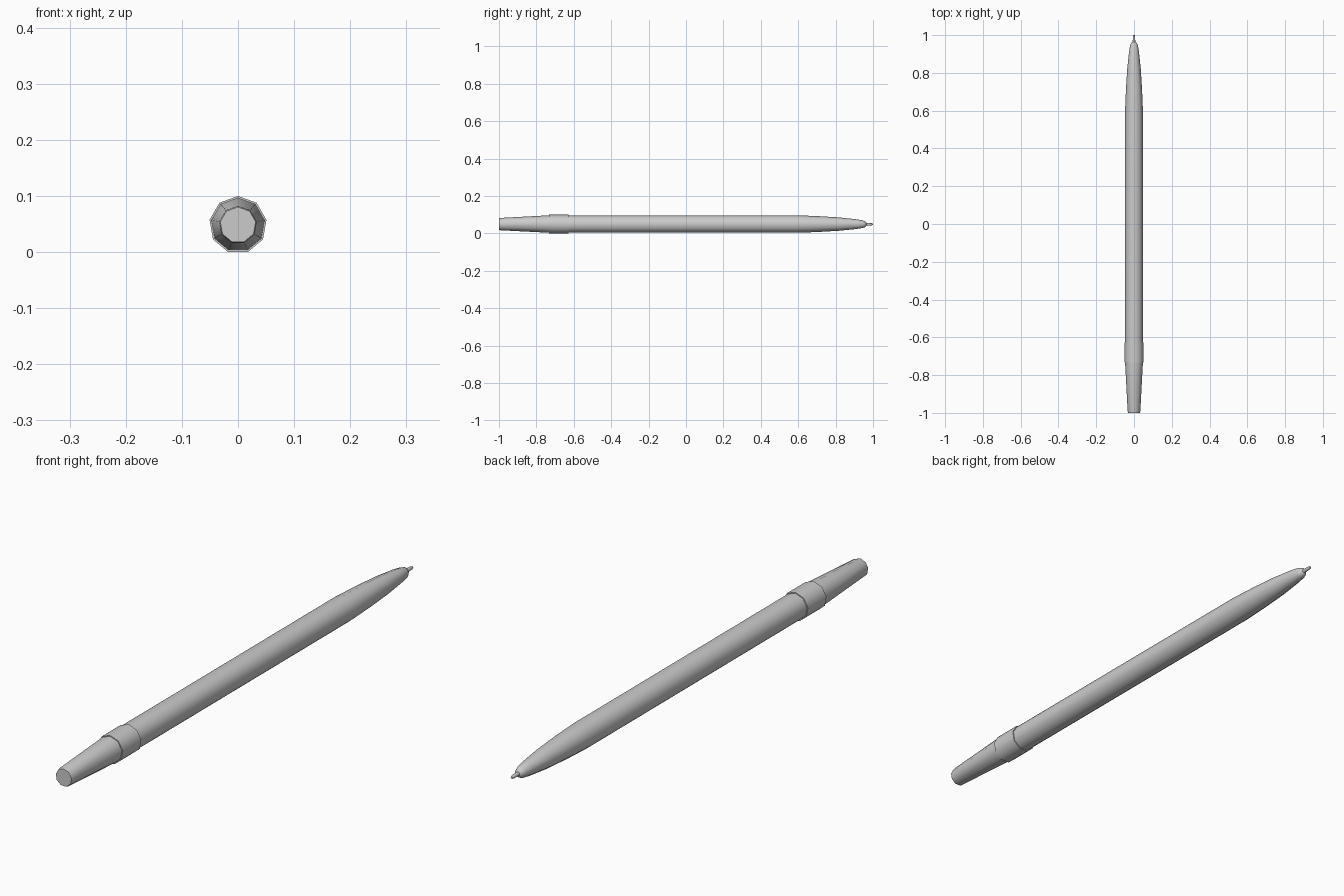
import bpy, bmesh, math

if "Cube" in bpy.data.objects:
    bpy.data.objects.remove(bpy.data.objects["Cube"])

SIDES = 9
R = 0.0515                                  # collar radius, the widest part
CZ = R * math.cos(math.pi / SIDES)          # axis height, bottom flat on z = 0


def lathe(name, profile):
    """Nine-sided solid along y from (y, radius) pairs, one corner pointing up."""
    bm = bmesh.new()
    rings = []
    for y, r in profile:
        ring = []
        for i in range(SIDES):
            a = 2 * math.pi * i / SIDES
            ring.append(bm.verts.new((r * math.sin(a), y, CZ + r * math.cos(a))))
        rings.append(ring)
    for a, b in zip(rings, rings[1:]):
        for i in range(SIDES):
            j = (i + 1) % SIDES
            bm.faces.new((a[i], a[j], b[j], b[i]))
    bm.faces.new(rings[0])
    bm.faces.new(rings[-1])
    bmesh.ops.recalc_face_normals(bm, faces=bm.faces)
    mesh = bpy.data.meshes.new(name)
    bm.to_mesh(mesh)
    bm.free()
    obj = bpy.data.objects.new(name, mesh)
    bpy.context.collection.objects.link(obj)
    bpy.ops.object.select_all(action='DESELECT')
    obj.select_set(True)
    bpy.context.view_layer.objects.active = obj
    bpy.ops.object.shade_smooth_by_angle(angle=math.radians(45))
    return obj


# Barrel with the curved taper toward the writing end
lathe("barrel", [(-0.63, 0.048), (0.6, 0.048), (0.71, 0.0435), (0.82, 0.0365),
                 (0.91, 0.027), (0.945, 0.021), (0.958, 0.016), (0.964, 0.008)])

# Raised collar
lathe("collar", [(-0.733, R), (-0.627, R)])

# Tapered rear cap with a small rounded end
lathe("rear_cap", [(-0.733, 0.048), (-0.992, 0.034), (-1.0, 0.032)])

# Writing point
lathe("nib", [(0.955, 0.007), (0.99, 0.0065), (1.0, 0.004)])
